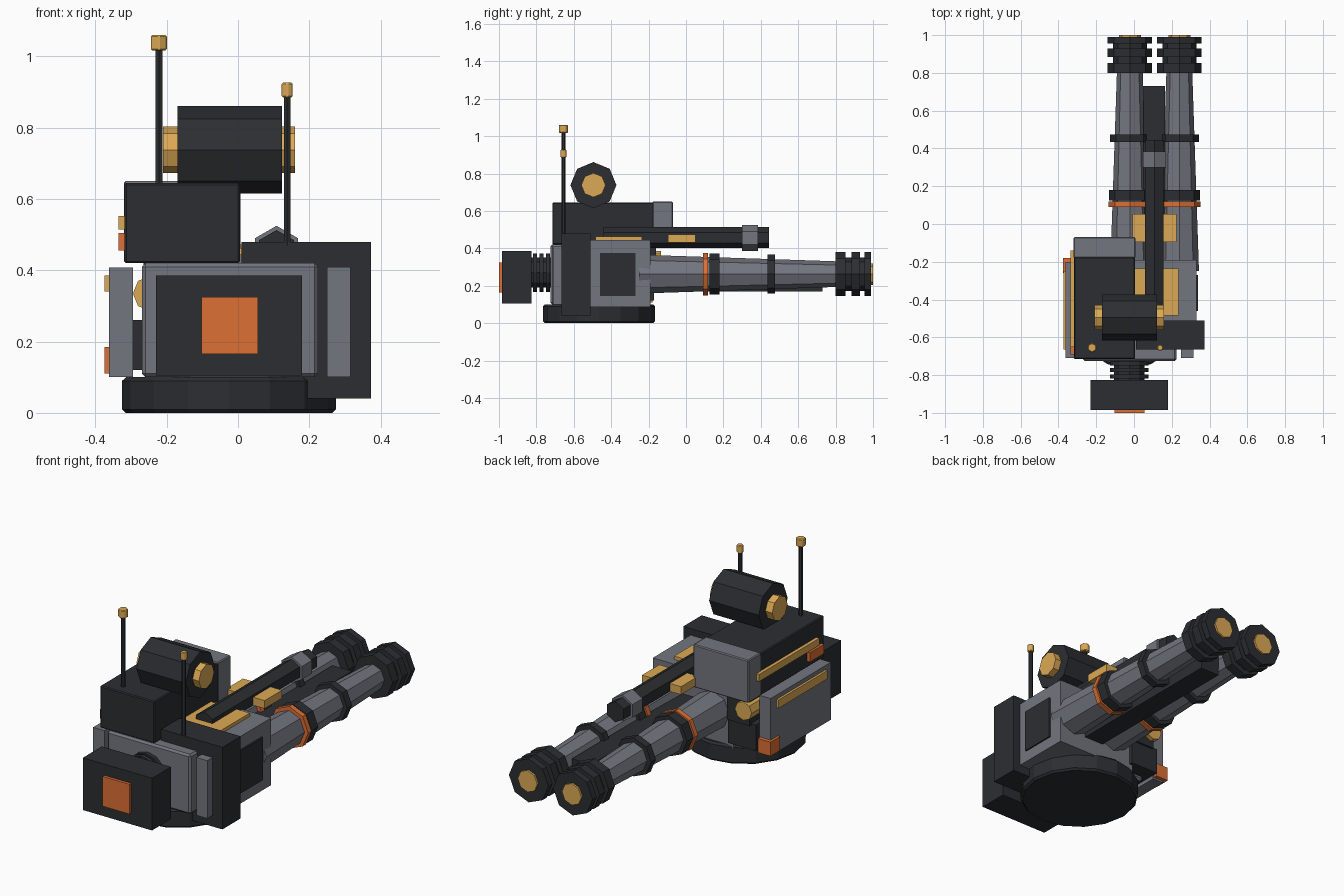
import bpy, math
from mathutils import Matrix

if "Cube" in bpy.data.objects:
    bpy.data.objects.remove(bpy.data.objects["Cube"])


def mat(name, c):
    m = bpy.data.materials.new(name)
    m.diffuse_color = (*c, 1)
    m.use_nodes = True
    m.node_tree.nodes["Principled BSDF"].inputs["Base Color"].default_value = m.diffuse_color
    return m


DARK = mat("dark_metal", (0.025, 0.027, 0.031))
GREY = mat("steel", (0.17, 0.18, 0.21))
GOLD = mat("gold", (0.72, 0.40, 0.09))
ORANGE = mat("orange", (0.72, 0.16, 0.035))


def finish(ob, name, m, bevel):
    ob.name = name
    ob.data.materials.append(m)
    if bevel:
        b = ob.modifiers.new("bevel", 'BEVEL')
        b.width = bevel
        b.segments = 1
    return ob


def box(name, m, x, y, z, bevel=0.0):
    """Box from (min, max) pairs."""
    bpy.ops.mesh.primitive_cube_add(size=1)
    ob = bpy.context.object
    size = Matrix.Diagonal((x[1] - x[0], y[1] - y[0], z[1] - z[0], 1))
    ob.data.transform(size)
    ob.location = [(a[0] + a[1]) / 2 for a in (x, y, z)]
    return finish(ob, name, m, bevel)


def rod(name, m, axis, c, span, r, r2=None, n=8, bevel=0.0):
    """Prism or cone along an axis; c = the two other coordinates, in xyz order."""
    bpy.ops.mesh.primitive_cone_add(vertices=n, radius1=r, radius2=r if r2 is None else r2,
                                    depth=span[1] - span[0])
    ob = bpy.context.object
    mid = (span[0] + span[1]) / 2
    if axis == 'x':
        ob.data.transform(Matrix.Rotation(math.pi / 2, 4, 'Y'))
        ob.location = (mid, *c)
    elif axis == 'y':
        ob.data.transform(Matrix.Rotation(-math.pi / 2, 4, 'X'))
        ob.location = (c[0], mid, c[1])
    else:
        ob.location = (*c, mid)
    return finish(ob, name, m, bevel)


# Turntable and main housing
rod("turntable", DARK, 'z', (-0.025, -0.465), (0, 0.10), 0.30, n=16, bevel=0.01)
box("main_housing", GREY, (-0.27, 0.225), (-0.725, -0.25), (0.10, 0.42), 0.01)
box("barrel_housing", GREY, (-0.15, 0.33), (-0.51, -0.19), (0.085, 0.445))
box("side_hatch", DARK, (0.32, 0.338), (-0.46, -0.27), (0.145, 0.375))
box("right_pack", DARK, (0.01, 0.373), (-0.665, -0.51), (0.04, 0.48))
box("right_pack_strip", GREY, (0.25, 0.315), (-0.71, -0.66), (0.10, 0.41))

# Counterweight on a ribbed neck
rod("neck", DARK, 'y', (-0.025, 0.27), (-0.83, -0.70), 0.08)
for y in (-0.808, -0.773, -0.738):
    rod("neck_rib", DARK, 'y', (-0.025, 0.27), (y - 0.011, y + 0.011), 0.103, n=12)
box("counterweight", DARK, (-0.23, 0.18), (-0.985, -0.825), (0.105, 0.385))
box("counterweight_panel", ORANGE, (-0.102, 0.056), (-1.0, -0.98), (0.165, 0.325))

# Left armour plate with trim
box("left_armour", GREY, (-0.362, -0.295), (-0.71, -0.20), (0.10, 0.408))
box("armour_trim", GOLD, (-0.374, -0.355), (-0.665, -0.25), (0.34, 0.385))
box("armour_lamp", ORANGE, (-0.375, -0.30), (-0.26, -0.18), (0.11, 0.185))
box("armour_mount", DARK, (-0.296, -0.13), (-0.45, -0.17), (0.12, 0.26))
box("sight_bracket", DARK, (-0.265, -0.13), (-0.45, -0.16), (0.25, 0.43))
rod("sight_lens", GOLD, 'y', (-0.245, 0.335), (-0.30, -0.135), 0.05)

# Upper sensor box
box("sensor_box", DARK, (-0.318, 0.005), (-0.715, -0.17), (0.42, 0.645), 0.005)
box("sensor_cap", GREY, (-0.32, 0.007), (-0.18, -0.07), (0.42, 0.65), 0.005)
box("sensor_trim", GOLD, (-0.336, -0.31), (-0.65, -0.14), (0.515, 0.553))
box("sensor_lamp", ORANGE, (-0.336, -0.31), (-0.69, -0.57), (0.455, 0.505))

# Drum on top with gold end caps
rod("drum", DARK, 'x', (-0.495, 0.738), (-0.17, 0.123), 0.123)
rod("drum_axle", GOLD, 'x', (-0.495, 0.738), (-0.21, 0.16), 0.065)

# Antennas
for x, z0, z1, r, h in ((-0.222, 0.64, 1.06, 0.026, 0.043), (0.138, 0.47, 0.927, 0.018, 0.042)):
    rod("antenna", DARK, 'z', (x, -0.655), (z0, z1 - 0.01), 0.011, n=6)
    rod("antenna_tip", GOLD, 'z', (x, -0.655), (z1 - h, z1), r, n=6, bevel=0.004)

# Twin barrels with bands, muzzle rings and gold bores
for x in (-0.022, 0.24):
    c = (x, 0.262)
    rod("barrel", GREY, 'y', c, (-0.25, 0.82), 0.104, 0.068)
    rod("barrel_orange_band", ORANGE, 'y', c, (0.09, 0.118), 0.113)
    rod("barrel_rear_band", DARK, 'y', c, (0.125, 0.18), 0.11)
    rod("barrel_front_band", DARK, 'y', c, (0.435, 0.475), 0.104)
    rod("muzzle_core", DARK, 'y', c, (0.80, 0.98), 0.09)
    for y0, y1 in ((0.80, 0.852), (0.884, 0.93), (0.955, 0.99)):
        rod("muzzle_ring", DARK, 'y', c, (y0, y1), 0.117)
    rod("bore", GOLD, 'y', c, (0.95, 1.0), 0.058)

# Spine between the barrels
box("barrel_spine", DARK, (0.05, 0.165), (-0.25, 0.73), (0.17, 0.30))

# Slim upper barrel with collar and saddle
rod("upper_barrel", DARK, 'y', (0.108, 0.457), (-0.44, 0.445), 0.056, n=6)
rod("upper_barrel_collar", GREY, 'y', (0.108, 0.455), (0.30, 0.385), 0.07, n=6)
for x0, x1 in ((-0.007, 0.07), (0.15, 0.225)):
    box("saddle_block", GOLD, (x0, x1), (-0.095, 0.052), (0.43, 0.473))
box("roof_plate", GOLD, (0.0, 0.235), (-0.485, -0.235), (0.44, 0.463))
